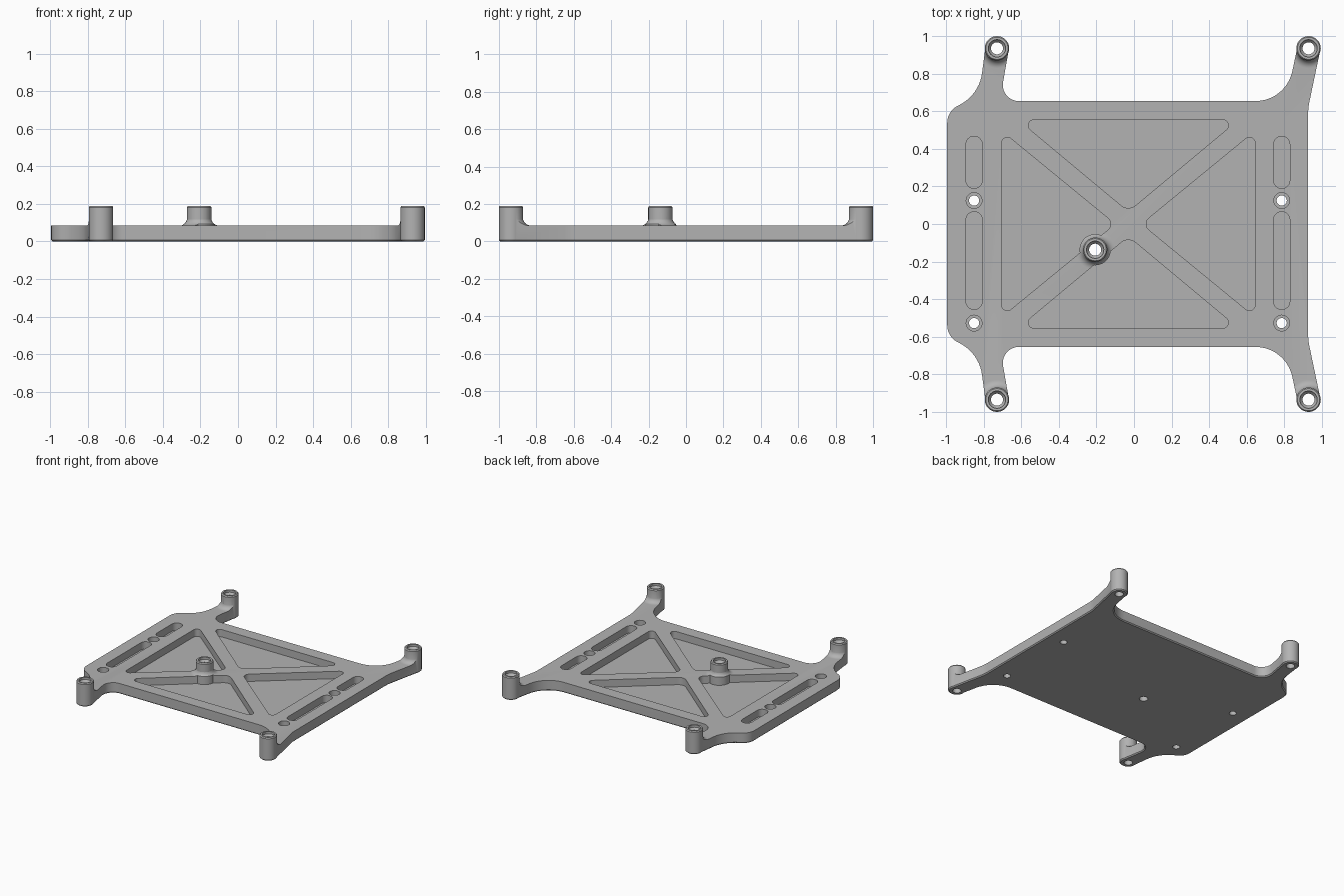
import bpy, bmesh, math
from mathutils import Vector

cube = bpy.data.objects.get("Cube")
if cube:
    bpy.data.objects.remove(cube, do_unlink=True)

TOP, FLOOR, TALL = 0.085, 0.025, 0.4


def rounded(corners, steps=10):
    """Polygon with corners given as (x, y, radius), filleted where radius > 0."""
    out = []
    for i, (x, y, r) in enumerate(corners):
        p = Vector((x, y))
        if r == 0:
            out.append(p)
            continue
        a = (Vector(corners[i - 1][:2]) - p).normalized()
        b = (Vector(corners[(i + 1) % len(corners)][:2]) - p).normalized()
        half = a.angle(b) / 2
        centre = p + (a + b).normalized() * (r / math.sin(half))
        start = p + a * (r / math.tan(half)) - centre
        end = p + b * (r / math.tan(half)) - centre
        sweep = math.pi - 2 * half
        for k in range(steps + 1):
            t = k / steps
            out.append(centre + (start * math.sin((1 - t) * sweep)
                                 + end * math.sin(t * sweep)) / math.sin(sweep))
    return out


def finish(name, bm):
    bmesh.ops.recalc_face_normals(bm, faces=bm.faces)
    mesh = bpy.data.meshes.new(name)
    bm.to_mesh(mesh)
    bm.free()
    obj = bpy.data.objects.new(name, mesh)
    bpy.context.collection.objects.link(obj)
    return obj


def prisms(name, outlines, low, high, chamfer=0):
    bm = bmesh.new()
    for pts in outlines:
        base = bm.faces.new([bm.verts.new((p.x, p.y, low)) for p in pts])
        rim = list(base.edges)
        new = bmesh.ops.extrude_face_region(bm, geom=[base], use_keep_orig=True)["geom"]
        verts = [v for v in new if isinstance(v, bmesh.types.BMVert)]
        bmesh.ops.translate(bm, verts=verts, vec=(0, 0, high - low))
        if chamfer:
            bmesh.ops.recalc_face_normals(bm, faces=bm.faces)
            bmesh.ops.bevel(bm, geom=rim, offset=chamfer, segments=1, affect='EDGES')
    return finish(name, bm)


def lathes(name, profile, places, sides=48):
    """Solids turned from (radius, z) profiles, one at each place."""
    bm = bmesh.new()
    for x, y in places:
        rings = [[bm.verts.new((x + r * math.cos(math.tau * k / sides),
                                y + r * math.sin(math.tau * k / sides), z))
                  for k in range(sides)] for r, z in profile]
        for lo, hi in zip(rings, rings[1:]):
            for k in range(sides):
                n = (k + 1) % sides
                bm.faces.new((lo[k], lo[n], hi[n], hi[k]))
        bm.faces.new(rings[0])
        bm.faces.new(rings[-1])
    return finish(name, bm)


def combine(target, tool, operation, keep=False):
    mod = target.modifiers.new("cut", 'BOOLEAN')
    mod.object, mod.operation, mod.solver = tool, operation, 'EXACT'
    graph = bpy.context.evaluated_depsgraph_get()
    mesh = bpy.data.meshes.new_from_object(target.evaluated_get(graph))
    target.modifiers.clear()
    target.data = mesh
    if not keep:
        bpy.data.objects.remove(tool, do_unlink=True)


# Positions of standoffs and screw holes
corners = [(x, y) for x in (-0.73, 0.93) for y in (-0.936, 0.936)]
middle = (-0.207, -0.137)
screws = [(x, y) for x in (-0.852, 0.787) for y in (0.125, -0.528)]

# Plate outline: back half, mirrored to the front
half = [(0.928, 0.62, 0.3), (0.992, 0.925, 0), (0.868, 0.93, 0), (0.81, 0.655, 0.2),
        (-0.715, 0.655, 0.085), (-0.668, 0.925, 0), (-0.793, 0.93, 0),
        (-0.825, 0.69, 0.22), (-0.995, 0.6, 0.1)]
outline = rounded(half + [(x, -y, r) for x, y, r in reversed(half)])

# Slab with concave flares under each standoff, trimmed to the outline
plate = prisms("mounting_plate", [rounded([(-2, -2, 0), (2, -2, 0), (2, 2, 0), (-2, 2, 0)])],
               -0.1, TOP)
flare_r = 0.042
curve = [(0.064 + flare_r * (1 - math.sin(a)), TOP + flare_r * (1 - math.cos(a)))
         for a in [math.pi / 2 * k / 8 for k in range(9)]]
flares = lathes("flares", [(0.106, 0.04)] + curve, corners + [middle])
combine(plate, flares, 'UNION')
trim = prisms("trim", [outline], 0, TALL, chamfer=0.008)
combine(plate, trim, 'INTERSECT')

# Pockets: four triangles around the crossed struts, and side slots
cx = -0.03
shapes = []
for s in (1, -1):
    shapes.append([(cx, s * 0.067, 0.06), (cx + 0.586, s * 0.555, 0.03),
                   (cx - 0.586, s * 0.555, 0.03)])
    shapes.append([(cx + s * 0.071, 0, 0.042), (cx + s * 0.675, 0.495, 0.03),
                   (cx + s * 0.675, -0.495, 0.03)])
for x in (-0.852, 0.787):
    for low, high in ((0.19, 0.467), (-0.455, 0.065)):
        w = 0.043
        shapes.append([(x - w, low, w - 0.001), (x + w, low, w - 0.001),
                       (x + w, high, w - 0.001), (x - w, high, w - 0.001)])
pockets = prisms("pockets", [rounded(s) for s in shapes], FLOOR, TALL)
collar = lathes("collar", [(0.083, -0.1), (0.083, 0.5)], [middle])
combine(pockets, collar, 'DIFFERENCE')
combine(plate, pockets, 'DIFFERENCE')

# Standoffs
wall = [(0.065, 0.182), (0.059, 0.19)]
posts = lathes("standoffs", [(0.057, 0), (0.065, 0.008)] + wall, corners)
combine(plate, posts, 'UNION')
post = lathes("middle_standoff", [(0.065, 0.05)] + wall, [middle])
combine(plate, post, 'UNION')

# Stepped screw holes
bores = lathes("bores", [(0.032, -0.1), (0.032, 0.155), (0.046, 0.172), (0.046, 0.3)],
               corners + [middle])
combine(plate, bores, 'DIFFERENCE')
sinks = lathes("sinks", [(0.027, -0.1), (0.027, 0.045), (0.042, 0.045), (0.042, 0.3)], screws)
combine(plate, sinks, 'DIFFERENCE')

# Colour and shading
grey = bpy.data.materials.new("plain_grey")
grey.use_nodes = True
tone = (0.45, 0.45, 0.45, 1)
grey.diffuse_color = tone
grey.node_tree.nodes["Principled BSDF"].inputs["Base Color"].default_value = tone
plate.data.materials.clear()
plate.data.materials.append(grey)
for face in plate.data.polygons:
    face.material_index = 0
bpy.ops.object.select_all(action='DESELECT')
bpy.context.view_layer.objects.active = plate
plate.select_set(True)
bpy.ops.object.shade_smooth_by_angle(angle=math.radians(30))
